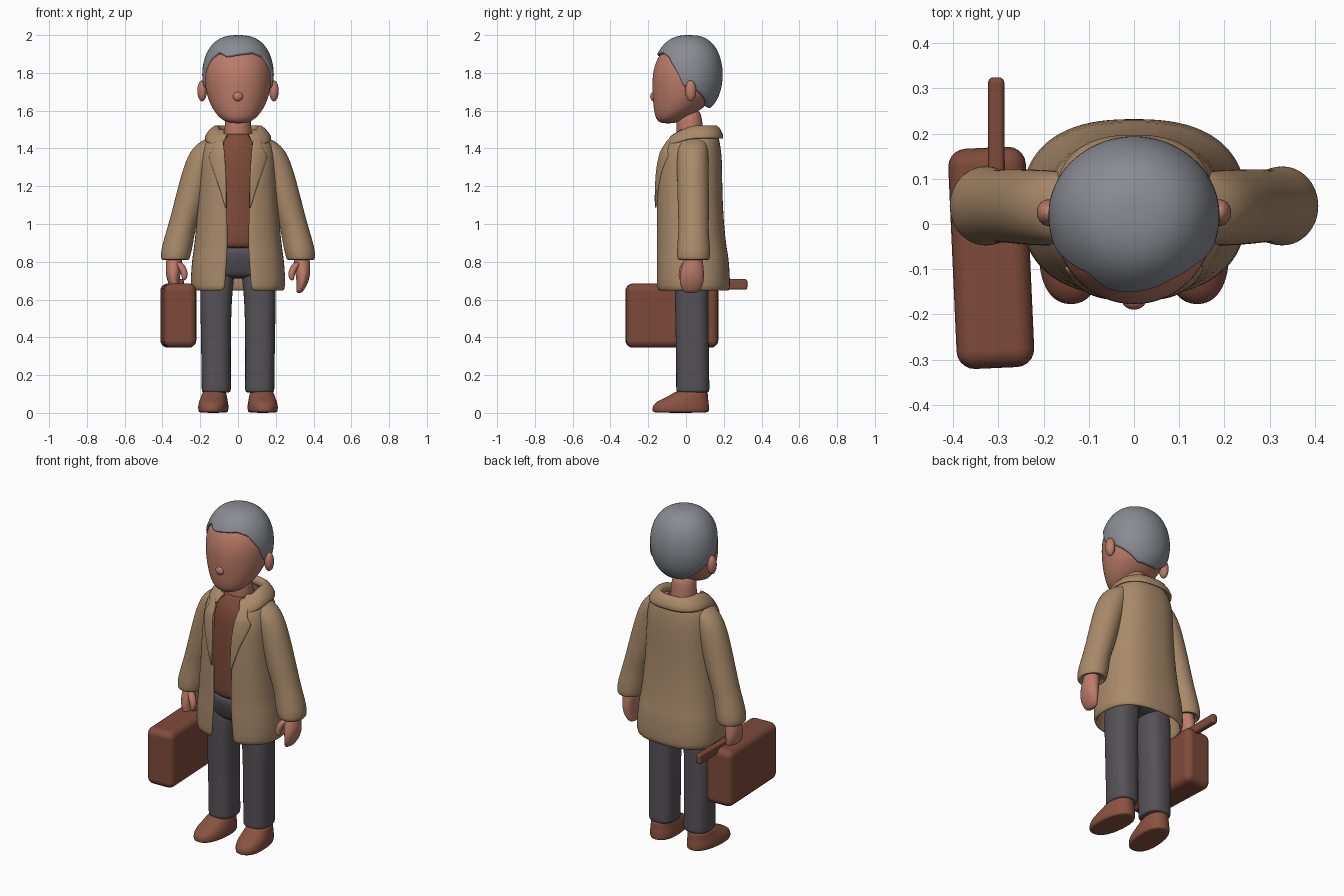
import bpy, bmesh
from math import sin, cos, asin, acos, pi, radians

if "Cube" in bpy.data.objects:
    bpy.data.objects.remove(bpy.data.objects["Cube"])


def material(name, rgb):
    m = bpy.data.materials.new(name)
    m.use_nodes = True
    m.diffuse_color = (*rgb, 1)
    node = m.node_tree.nodes["Principled BSDF"]
    node.inputs["Base Color"].default_value = (*rgb, 1)
    node.inputs["Roughness"].default_value = 0.8
    return m


SKIN = material("skin", (0.50, 0.20, 0.14))
HAIR = material("grey_hair", (0.25, 0.26, 0.29))
COAT = material("tan_coat", (0.40, 0.255, 0.145))
KNIT = material("brown_sweater", (0.21, 0.072, 0.042))
LEATHER = material("brown_leather", (0.21, 0.07, 0.043))
SHOE = material("shoe_brown", (0.25, 0.085, 0.052))
CLOTH = material("dark_trousers", (0.092, 0.085, 0.097))


def finish(name, bm, mat, thick=0, levels=2):
    bmesh.ops.recalc_face_normals(bm, faces=bm.faces)
    mesh = bpy.data.meshes.new(name)
    bm.to_mesh(mesh)
    bm.free()
    mesh.materials.append(mat)
    for p in mesh.polygons:
        p.use_smooth = True
    ob = bpy.data.objects.new(name, mesh)
    bpy.context.collection.objects.link(ob)
    if thick:
        mod = ob.modifiers.new("thickness", "SOLIDIFY")
        mod.thickness, mod.offset = thick, 0
    if levels:
        mod = ob.modifiers.new("smooth", "SUBSURF")
        mod.levels = mod.render_levels = levels
    return ob


def skin_rows(name, rows, mat, closed=True, thick=0, levels=2):
    """Join rows of points into a surface; closed rows are also capped."""
    bm = bmesh.new()
    vs = [[bm.verts.new(p) for p in row] for row in rows]
    n = len(vs[0])
    for a, b in zip(vs, vs[1:]):
        for i in range(n if closed else n - 1):
            j = (i + 1) % n
            bm.faces.new((a[i], a[j], b[j], b[i]))
    if closed:
        bm.faces.new(vs[0])
        bm.faces.new(vs[-1])
    return finish(name, bm, mat, thick, levels)


def power(v, e):
    return abs(v) ** e * (1 if v >= 0 else -1)


def loft(name, rings, mat, side=1, p=2, n=20):
    """Rings are x, y, z, x radius, y radius; p squares the outline."""
    rows = [[(side * (x + rx * power(sin(2 * pi * i / n), 2 / p)),
              y - ry * power(cos(2 * pi * i / n), 2 / p), z)
             for i in range(n)] for x, y, z, rx, ry in rings]
    return skin_rows(name, rows, mat)


def open_loft(name, rings, mat, drop=0, n=36):
    """Shell split at the front: rings are z, y, x radius, y radius, half gap."""
    rows = []
    for z, y, rx, ry, gap in rings:
        start = asin((gap / rx) ** 1.25)
        row = []
        for i in range(n + 1):
            a = start + (2 * pi - 2 * start) * i / n
            row.append((rx * power(sin(a), 0.8), y - ry * power(cos(a), 0.8),
                        z - drop * max(0, cos(a))))
        rows.append(row)
    return skin_rows(name, rows, mat, closed=False, thick=0.02, levels=1)


def lookup(t, table):
    for a, b in zip(table, table[1:]):
        if t <= b[0]:
            f = max(0, (t - a[0]) / (b[0] - a[0]))
            return [u + (v - u) * f for u, v in zip(a, b)]
    return list(table[-1])


def ball(name, loc, size, mat):
    bm = bmesh.new()
    bmesh.ops.create_uvsphere(bm, u_segments=20, v_segments=12, radius=1)
    bmesh.ops.scale(bm, vec=size, verts=bm.verts)
    bmesh.ops.translate(bm, vec=loc, verts=bm.verts)
    return finish(name, bm, mat, levels=1)


def box(name, loc, size, bevel, mat, turn=0):
    bm = bmesh.new()
    bmesh.ops.create_cube(bm, size=1)
    bmesh.ops.scale(bm, vec=size, verts=bm.verts)
    ob = finish(name, bm, mat, levels=0)
    ob.location, ob.rotation_euler.z = loc, turn
    mod = ob.modifiers.new("round", "BEVEL")
    mod.width, mod.segments, mod.harden_normals = bevel, 5, True
    return ob


# Head, nose and neck
loft("head", [(0, -.095, 1.532, .04, .035), (0, -.088, 1.55, .085, .07),
              (0, -.055, 1.59, .125, .115), (0, -.02, 1.65, .157, .157),
              (0, 0, 1.72, .177, .181), (0, 0, 1.8, .18, .18),
              (0, .005, 1.88, .165, .16), (0, .01, 1.94, .12, .12)], SKIN)
ball("nose", (0, -.168, 1.675), (.028, .022, .026), SKIN)
loft("neck", [(0, .025, 1.42, .08, .08), (0, .02, 1.5, .07, .068),
              (0, .015, 1.62, .07, .07)], SKIN)

# Hair cap whose rim follows the hairline (azimuth from the front, height)
hairline = [(-180, 1.61), (-145, 1.615), (-115, 1.68), (-95, 1.72),
            (-80, 1.72), (-70, 1.80), (-55, 1.87), (-38, 1.912), (-20, 1.885),
            (0, 1.897), (30, 1.908), (50, 1.885), (70, 1.80), (80, 1.72),
            (95, 1.72), (115, 1.68), (145, 1.615), (180, 1.61)]
rows, around = [], 72
for k in range(16):
    f = max(0.03, min(k, 14) / 14)
    pull = 0.9 if k == 15 else 1
    row = []
    for i in range(around):
        deg = -180 + 360 * i / around
        a = radians(deg)
        phi = f * acos((lookup(deg, hairline)[1] - 1.79) / 0.21)
        lip = 1 + 0.025 * f ** 4 * max(0, cos(a))
        r = sin(phi) ** 0.75 * pull * lip
        depth = 0.19 if cos(a) > 0 else 0.175
        row.append((0.19 * r * sin(a), 0.02 - depth * r * cos(a),
                    1.79 + 0.21 * cos(phi)))
    rows.append(row)
skin_rows("hair", rows, HAIR, levels=1)

# Sweater and hips
loft("sweater", [(0, .02, .87, .165, .125), (0, .02, .885, .175, .138),
                 (0, .02, 1.2, .17, .138), (0, .02, 1.38, .155, .13),
                 (0, .025, 1.44, .12, .105), (0, .025, 1.475, .088, .085),
                 (0, .025, 1.478, .068, .066)], KNIT)
loft("hips", [(0, .03, .71, .17, .08), (0, .03, .75, .185, .10),
              (0, .025, .82, .18, .118), (0, .02, .9, .165, .12)], CLOTH, p=2.4)

# Coat body: an open shell with a raised hem band
coat = [(.645, .037, .238, .186, .068), (.70, .037, .243, .187, .066),
        (.83, .032, .232, .184, .056), (.85, .03, .226, .178, .055),
        (1.0, .02, .21, .17, .055), (1.2, .016, .195, .165, .058),
        (1.33, .02, .19, .163, .065), (1.42, .03, .18, .142, .075),
        (1.47, .045, .145, .115, .075), (1.50, .05, .105, .09, .07)]
open_loft("coat_body", coat, COAT)

# Turned-down collar
open_loft("coat_collar", [(1.475, .045, .095, .095, .055),
                          (1.522, .045, .105, .104, .055),
                          (1.51, .042, .135, .13, .06),
                          (1.45, .038, .178, .158, .085)], COAT, drop=.05)


def coat_front(x, z):
    z, y, rx, ry, gap = lookup(z, coat)
    return y - ry * max(0, 1 - min(1, abs(x) / rx) ** 2.5) ** 0.4


lapel = [(1.08, .060, .066), (1.2, .060, .10), (1.3, .064, .138),
         (1.37, .07, .162), (1.385, .071, .132), (1.45, .078, .12)]

for side, label in ((1, "left"), (-1, "right")):
    # Lapel lying on the coat front
    rows = []
    for z, inner, outer in lapel:
        xs = [inner + (outer - inner) * i / 4 for i in range(5)]
        rows.append([(side * x, coat_front(x, z) - .014, z) for x in xs])
    skin_rows(label + "_lapel", rows, COAT, closed=False, thick=.014)

    # Sleeve with a cuff that turns inward
    loft(label + "_sleeve", [
        (.09, .04, 1.465, .045, .05), (.135, .037, 1.435, .075, .075),
        (.18, .035, 1.37, .088, .085), (.228, .037, 1.22, .085, .085),
        (.275, .04, 1.05, .08, .083), (.302, .04, .97, .076, .08),
        (.322, .04, .88, .083, .088), (.332, .04, .825, .08, .09),
        (.332, .04, .802, .07, .08), (.332, .04, .83, .052, .06)],
        COAT, side)

    # Hand and thumb
    loft(label + "_hand", [
        (.335, .04, .85, .042, .045), (.338, .038, .80, .043, .052),
        (.343, .032, .75, .042, .064), (.343, .03, .70, .033, .066),
        (.333, .028, .66, .024, .055), (.322, .026, .633, .014, .035)],
        SKIN, side)
    loft(label + "_thumb", [
        (.315, .0, .80, .022, .022), (.293, -.014, .765, .022, .023),
        (.281, -.022, .73, .018, .019), (.287, -.024, .70, .01, .011)],
        SKIN, side, n=12)

    # Ear
    ball(label + "_ear", (side * .19, .025, 1.705), (.026, .03, .056), SKIN)

    # Trouser leg
    loft(label + "_trouser_leg", [
        (.105, .03, .80, .08, .08), (.108, .03, .72, .092, .09),
        (.117, .03, .62, .084, .09), (.117, .033, .4, .08, .088),
        (.115, .036, .16, .078, .088), (.115, .036, .115, .079, .09),
        (.115, .036, .105, .07, .08)], CLOTH, side, p=2.5)

    # Shoe, toe turned slightly out
    shoe = loft(label + "_shoe", [
        (0, -.028, 0, .07, .145), (0, -.028, .008, .079, .153),
        (0, -.028, .04, .08, .152), (0, -.015, .065, .074, .135),
        (0, .015, .09, .067, .103), (0, .036, .125, .06, .08)],
        SHOE, p=2.3)
    shoe.location.x = side * .128
    shoe.rotation_euler.z = side * .1

# Suitcase and its carrying bar
box("suitcase", (-.316, -.075, .515), (.172, .488, .34), .04, LEATHER, turn=.045)
box("suitcase_handle", (-.305, .163, .68), (.036, .323, .056), .012, LEATHER)
